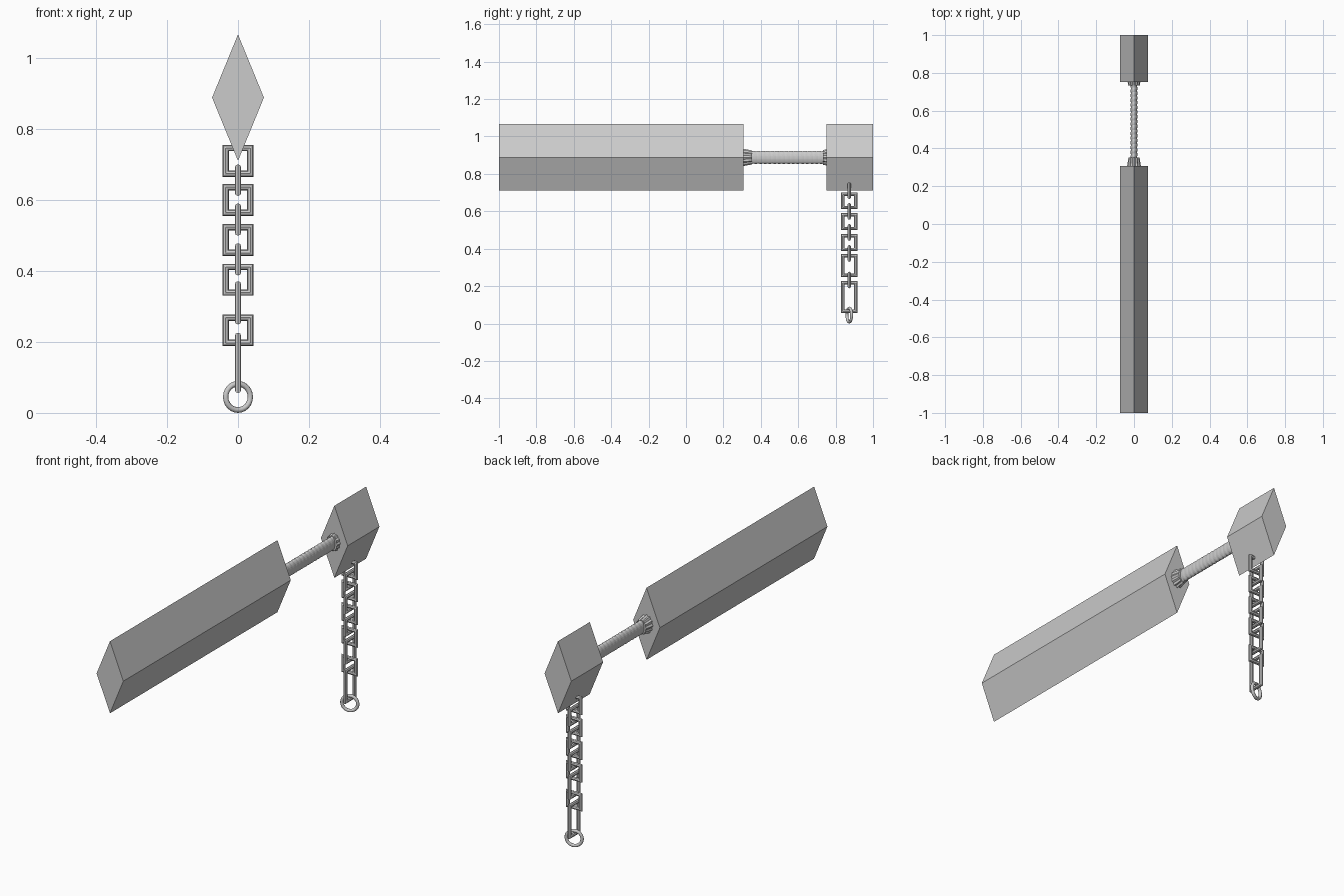
import bpy, bmesh
from math import sin, cos, pi, radians

if "Cube" in bpy.data.objects:
    bpy.data.objects.remove(bpy.data.objects["Cube"])

AXIS_Z = 0.888      # height of blade, grip and pommel axis
CHAIN_Y = 0.873


def loft(name, rings, closed=False, smooth=False):
    """Skin a list of point rings; cap the ends unless closed."""
    bm = bmesh.new()
    vs = [[bm.verts.new(p) for p in ring] for ring in rings]
    n, m = len(rings[0]), len(rings)
    for i in range(m if closed else m - 1):
        a, b = vs[i], vs[(i + 1) % m]
        for j in range(n):
            k = (j + 1) % n
            bm.faces.new((a[j], a[k], b[k], b[j]))
    if not closed:
        bm.faces.new(vs[0])
        bm.faces.new(vs[-1])
    bmesh.ops.recalc_face_normals(bm, faces=bm.faces)
    me = bpy.data.meshes.new(name)
    bm.to_mesh(me)
    bm.free()
    ob = bpy.data.objects.new(name, me)
    bpy.context.collection.objects.link(ob)
    if smooth:
        bpy.ops.object.select_all(action='DESELECT')
        ob.select_set(True)
        bpy.context.view_layer.objects.active = ob
        bpy.ops.object.shade_smooth_by_angle(angle=radians(50))
    return ob


def section(y, rx, rz, n, flute=1.0):
    """Elliptical ring across the y axis; every other point scaled by flute."""
    return [(rx * cos(2 * pi * i / n) * (flute if i % 2 else 1), y,
             AXIS_Z + rz * sin(2 * pi * i / n) * (flute if i % 2 else 1))
            for i in range(n)]


# Diamond-section blade and pommel
for name, y0, y1 in (("blade", -1.0, 0.308), ("pommel", 0.752, 1.0)):
    loft(name, [section(y, 0.073, 0.178, 4) for y in (y0, y1)])

# Oval grip with wrapped, slanted cord ridges
rings = []
STEPS = 72
for s in range(STEPS + 1):
    y = 0.305 + 0.45 * s / STEPS
    ring = []
    for i in range(24):
        a = 2 * pi * i / 24
        f = 1 + 0.07 * abs(sin(pi * (s / 4) + a / 2)) - 0.05
        ring.append((0.0175 * f * cos(a), y, AXIS_Z + 0.034 * f * sin(a)))
    rings.append(ring)
loft("grip", rings)

# Fluted collars at both ends of the grip
for name, y0, y1, big, small in (("blade_collar", 0.303, 0.352, 1.0, 0.80),
                                 ("pommel_collar", 0.755, 0.733, 0.92, 0.84)):
    loft(name, [section(y0, 0.037 * big, 0.047 * big, 24, 0.86),
                section(y1, 0.037 * small, 0.047 * small, 24, 0.86)])


def link(name, z0, z1, sideways):
    """Rectangular chain link with mitred corners and a round bar."""
    r, n = 0.009, 8
    hw, hz, zc = 0.044 - r, (z1 - z0) / 2 - r, (z0 + z1) / 2
    rings = []
    for sx, sz in ((1, 1), (-1, 1), (-1, -1), (1, -1)):
        ring = []
        for j in range(n):
            a = 2 * pi * j / n
            u, w = sx * (hw + r * cos(a)), r * sin(a)
            x, y = (w, u) if sideways else (u, w)
            ring.append((x, CHAIN_Y + y, zc + sz * (hz + r * cos(a))))
        rings.append(ring)
    loft(name, rings, closed=True)


# Chain: links alternate between facing the front and facing the side
spans = [(0.665, 0.755), (0.611, 0.700), (0.555, 0.645), (0.499, 0.590),
         (0.442, 0.532), (0.387, 0.478), (0.330, 0.420), (0.249, 0.371),
         (0.188, 0.277), (0.056, 0.226)]
for i, (z0, z1) in enumerate(spans):
    link(f"chain_link_{i + 1}", z0, z1, i % 2 == 1)

# Round end ring, turned slightly about z
R, r = 0.0370, 0.0080
t = radians(20)
rings = []
for i in range(24):
    a = 2 * pi * i / 24
    ring = []
    for j in range(8):
        b = 2 * pi * j / 8
        u, w = (R + r * cos(b)) * cos(a), r * sin(b)
        ring.append((u * cos(t) - w * sin(t),
                     CHAIN_Y + u * sin(t) + w * cos(t),
                     R + r + (R + r * cos(b)) * sin(a)))
    rings.append(ring)
loft("end_ring", rings, closed=True, smooth=True)
